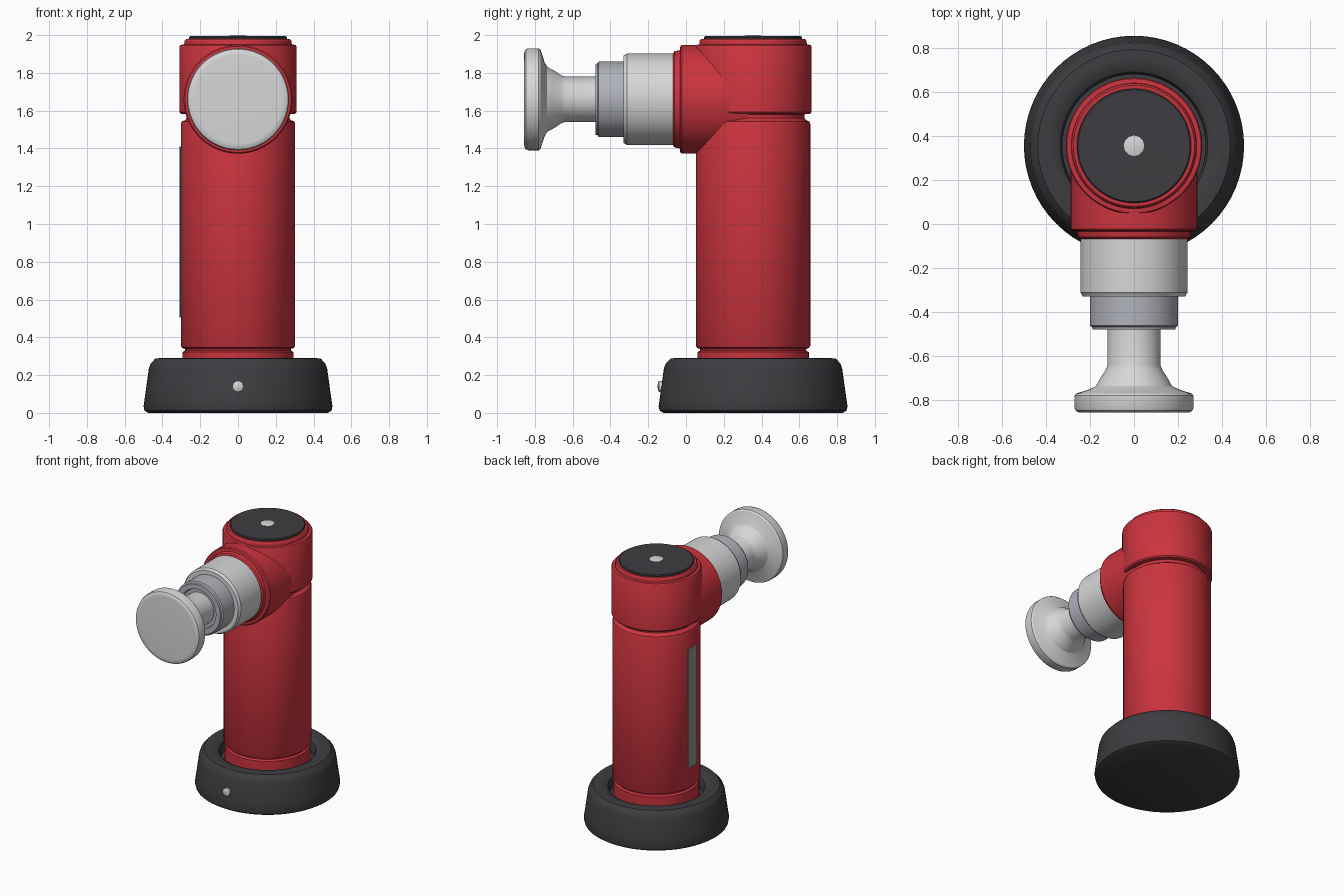
import bpy, bmesh, math
from mathutils import Matrix, Vector

if "Cube" in bpy.data.objects:
    bpy.data.objects.remove(bpy.data.objects["Cube"])

CY = 0.355      # y of the upright axis
ARM_Z = 1.66    # height of the horizontal axis


def material(name, rgb):
    m = bpy.data.materials.new(name)
    m.diffuse_color = (*rgb, 1)
    m.use_nodes = True
    m.node_tree.nodes["Principled BSDF"].inputs["Base Color"].default_value = m.diffuse_color
    return m


RED = material("red", (0.60, 0.034, 0.048))
BLACK = material("charcoal", (0.047, 0.046, 0.052))
LIGHT = material("light grey", (0.68, 0.68, 0.69))
STEEL = material("steel grey", (0.44, 0.45, 0.50))
GREY = material("mid grey", (0.30, 0.30, 0.30))


def finish(name, bm, mat, angle=32):
    bmesh.ops.recalc_face_normals(bm, faces=bm.faces)
    me = bpy.data.meshes.new(name)
    bm.to_mesh(me)
    bm.free()
    me.materials.append(mat)
    me.shade_smooth()
    me.set_sharp_from_angle(angle=math.radians(angle))
    ob = bpy.data.objects.new(name, me)
    bpy.context.collection.objects.link(ob)
    return ob


def lathe(name, profile, mat, matrix, n=64, angle=32):
    """Revolve (radius, height) points; both ends are capped."""
    bm = bmesh.new()
    rings = []
    for r, h in profile:
        rings.append([bm.verts.new(matrix @ Vector((r * math.cos(2 * math.pi * i / n),
                                                    r * math.sin(2 * math.pi * i / n), h)))
                      for i in range(n)])
    for a, b in zip(rings, rings[1:]):
        for i in range(n):
            j = (i + 1) % n
            bm.faces.new((a[i], a[j], b[j], b[i]))
    bm.faces.new(rings[0])
    bm.faces.new(rings[-1])
    return finish(name, bm, mat, angle)


UPRIGHT = Matrix.Translation((0, CY, 0))


def forward(z):
    """Axis frame whose local height h lands at y = -h."""
    return Matrix.Translation((0, 0, z)) @ Matrix.Rotation(math.pi / 2, 4, 'X')


# Base with a rounded top and a recess around the body
lathe("base", [(0.475, 0), (0.495, 0.012), (0.5, 0.035), (0.492, 0.09), (0.472, 0.235),
               (0.462, 0.262), (0.437, 0.288), (0.40, 0.291), (0.36, 0.287),
               (0.335, 0.272), (0.325, 0.24), (0.325, 0.2)], BLACK, UPRIGHT)

# Upright body with foot ring and neck
lathe("body", [(0.295, 0.19), (0.295, 0.322), (0.28, 0.33), (0.28, 0.338), (0.297, 0.345),
               (0.303, 0.355), (0.303, 1.53), (0.298, 1.542), (0.28, 1.55),
               (0.272, 1.56), (0.272, 1.62)], RED, UPRIGHT)

# Head and its top ring
lathe("head", [(0.26, 1.58), (0.302, 1.583), (0.31, 1.592), (0.31, 1.94), (0.305, 1.948),
               (0.285, 1.95), (0.283, 1.97), (0.275, 1.98), (0.25, 1.98)], RED, UPRIGHT)
lathe("head_cap", [(0.26, 1.97), (0.26, 1.988), (0.254, 1.994), (0.05, 1.995)], BLACK, UPRIGHT)
lathe("cap_button", [(0.047, 1.985), (0.047, 1.996), (0.03, 2.0)], LIGHT, UPRIGHT, n=12)

# Horizontal socket that meets the head
lathe("socket", [(0.288, -0.33), (0.288, 0.022), (0.281, 0.03), (0.26, 0.033),
                 (0.255, 0.06), (0.245, 0.068), (0.2, 0.068)], RED, forward(ARM_Z))

# Telescoping sleeves
lathe("outer_sleeve", [(0.243, 0.03), (0.243, 0.312), (0.238, 0.318), (0.232, 0.33),
                       (0.19, 0.33)], LIGHT, forward(ARM_Z))
lathe("inner_sleeve", [(0.2, 0.3), (0.2, 0.462), (0.19, 0.468), (0.187, 0.48), (0.15, 0.48),
                       (0.145, 0.46), (0.10, 0.46)], STEEL, forward(ARM_Z))

# Plunger rod with flared end disc
lathe("plunger", [(0.12, 0.42), (0.12, 0.64), (0.127, 0.66), (0.15, 0.695), (0.172, 0.735),
                  (0.2, 0.75), (0.262, 0.77), (0.27, 0.78), (0.27, 0.835), (0.265, 0.848),
                  (0.25, 0.856), (0.235, 0.857)], LIGHT, forward(ARM_Z))

# Small button on the front of the base
lathe("base_button", [(0.03, 0.10), (0.03, 0.143), (0.022, 0.148), (0.008, 0.15)],
      LIGHT, forward(0.14), n=12)

# Curved strip on the left side of the body
bm = bmesh.new()
steps, half = 6, 0.17
cols = []
for i in range(steps + 1):
    a = math.pi - half + 2 * half * i / steps
    cols.append([bm.verts.new((r * math.cos(a), CY + r * math.sin(a), z))
                 for r, z in ((0.300, 0.505), (0.309, 0.505), (0.309, 1.41), (0.300, 1.41))])
for a, b in zip(cols, cols[1:]):
    for k in range(4):
        bm.faces.new((a[k], a[(k + 1) % 4], b[(k + 1) % 4], b[k]))
bm.faces.new(cols[0])
bm.faces.new(cols[-1])
finish("side_strip", bm, GREY)
